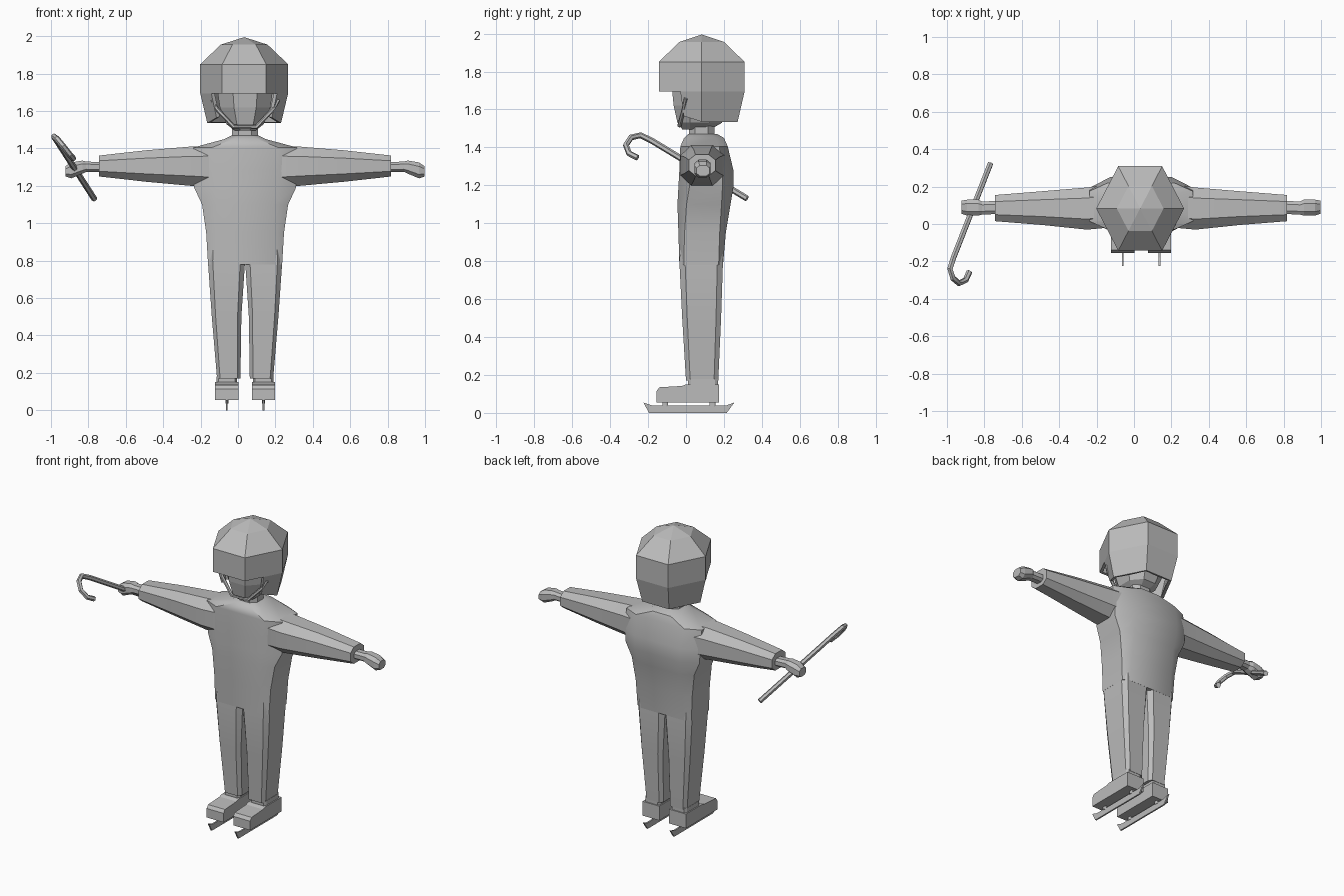
import bpy, bmesh, math
from mathutils import Vector

if "Cube" in bpy.data.objects:
    bpy.data.objects.remove(bpy.data.objects["Cube"])

CX = 0.038  # body centre line
grey = bpy.data.materials.new("plain_grey")
grey.diffuse_color = (0.5, 0.5, 0.5, 1)
grey.use_nodes = True
grey.node_tree.nodes["Principled BSDF"].inputs["Base Color"].default_value = grey.diffuse_color


def finish(name, bm, smooth=False):
    bmesh.ops.recalc_face_normals(bm, faces=bm.faces)
    me = bpy.data.meshes.new(name)
    bm.to_mesh(me)
    bm.free()
    ob = bpy.data.objects.new(name, me)
    bpy.context.collection.objects.link(ob)
    me.materials.append(grey)
    if smooth:
        bpy.ops.object.select_all(action='DESELECT')
        bpy.context.view_layer.objects.active = ob
        ob.select_set(True)
        bpy.ops.object.shade_smooth_by_angle(angle=math.radians(32))
    return ob


def loft(name, rings, smooth=False, caps=True):
    bm = bmesh.new()
    vs = [[bm.verts.new(p) for p in r] for r in rings]
    n = len(vs[0])
    for a, b in zip(vs, vs[1:]):
        for i in range(n):
            j = (i + 1) % n
            bm.faces.new((a[i], a[j], b[j], b[i]))
    if caps:
        bm.faces.new(vs[0])
        bm.faces.new(vs[-1])
    return finish(name, bm, smooth)


def chamfered(u0, u1, v0, v1, c=0.25):
    """Rectangle with cut corners, as eight points."""
    a, b = (u1 - u0) * c, (v1 - v0) * c
    return [(u0 + a, v0), (u1 - a, v0), (u1, v0 + b), (u1, v1 - b),
            (u1 - a, v1), (u0 + a, v1), (u0, v1 - b), (u0, v0 + b)]


def tube(name, pts, r, sides=6):
    pts = [Vector(p) for p in pts]
    rings = []
    side = Vector((1, 0, 0.6)).normalized()
    for i, p in enumerate(pts):
        t = (pts[min(i + 1, len(pts) - 1)] - pts[max(i - 1, 0)]).normalized()
        u = (side - t * side.dot(t)).normalized()
        side = u
        w = t.cross(u)
        rings.append([p + (u * math.cos(k * math.tau / sides) + w * math.sin(k * math.tau / sides)) * r
                      for k in range(sides)])
    return loft(name, rings, True)


# torso: height, half width, front, back, corner cut
torso = [(0.78, 0.198, -0.035, 0.195, 0.1), (0.95, 0.208, -0.04, 0.21, 0.13),
         (1.10, 0.23, -0.045, 0.235, 0.17), (1.19, 0.272, -0.04, 0.25, 0.2),
         (1.28, 0.277, -0.035, 0.25, 0.2), (1.405, 0.277, -0.03, 0.22, 0.18),
         (1.45, 0.11, -0.01, 0.20, 0.2), (1.47, 0.07, 0.01, 0.165, 0.25)]
loft("torso", [[(x, y, z) for x, y in chamfered(CX - w, CX + w, f, b, c)]
               for z, w, f, b, c in torso], True)

# neck
loft("neck", [[(x, y, z) for x, y in chamfered(CX - 0.07, CX + 0.07, 0.015, 0.15)]
              for z in (1.44, 1.56)])

# sleeves and hands: distance from centre, y range, z range
sleeve = [(0.18, -0.02, 0.21, 1.19, 1.415), (0.29, -0.03, 0.195, 1.20, 1.41),
          (0.53, -0.005, 0.175, 1.222, 1.39), (0.78, 0.015, 0.155, 1.25, 1.362),
          (0.78, 0.035, 0.135, 1.268, 1.345)]
hand = [(0.74, 0.055, 0.125, 1.275, 1.325), (0.85, 0.05, 0.12, 1.275, 1.33),
        (0.87, 0.045, 0.13, 1.265, 1.335), (0.93, 0.045, 0.13, 1.24, 1.325),
        (0.96, 0.055, 0.125, 1.25, 1.305)]
for s, label in ((-1, "right"), (1, "left")):
    for part, rows in (("sleeve", sleeve), ("hand", hand)):
        loft(label + "_" + part, [[(CX + s * d, y, z) for y, z in chamfered(y0, y1, z0, z1)]
                                  for d, y0, y1, z0, z1 in rows], part == "sleeve")

    # trouser leg: height, inner and outer distance, front, back
    leg = [(0.17, 0.025, 0.15, 0.0, 0.17), (0.50, 0.02, 0.178, -0.02, 0.185),
           (0.80, 0.0, 0.199, -0.035, 0.195), (0.86, 0.0, 0.196, -0.03, 0.19)]
    loft(label + "_leg", [[(CX + s * x, y, z) for x, y in chamfered(i, o, f, b, 0.13)]
                          for z, i, o, f, b in leg], True)

    # boot: side profile swept across its width, with an ankle collar
    bx = CX + s * 0.098
    prof = [(-0.155, 0.055), (0.175, 0.055), (0.175, 0.15), (0.0, 0.15),
            (-0.02, 0.142), (-0.14, 0.135), (-0.155, 0.115)]
    loft(label + "_boot", [[(bx + d, y, z) for y, z in prof] for d in (-0.062, 0.062)])
    loft(label + "_boot_collar", [[(bx + dx, y, z) for dx, y in chamfered(-0.055, 0.055, 0.01, 0.168, 0.1)]
                                  for z in (0.145, 0.18)])

    # skate blade and its two posts
    blade = [(-0.195, 0.0), (0.215, 0.0), (0.255, 0.055), (0.215, 0.04),
             (-0.18, 0.04), (-0.225, 0.055)]
    loft(label + "_skate_blade", [[(bx + d, y, z) for y, z in blade] for d in (-0.005, 0.005)])
    for y, end in ((-0.11, "front"), (0.14, "rear")):
        loft(label + "_" + end + "_blade_post",
             [[(bx + dx, yy, z) for dx, yy in chamfered(-0.008, 0.008, y - 0.015, y + 0.015)]
              for z in (0.035, 0.06)])

# head: height, half width, front, back
head = [(1.495, 0.055, -0.02, 0.13), (1.53, 0.10, -0.045, 0.19), (1.62, 0.135, -0.065, 0.23),
        (1.72, 0.15, -0.075, 0.25), (1.82, 0.14, -0.06, 0.24), (1.88, 0.09, 0.0, 0.18)]
loft("head", [[(x, y, z) for x, y in chamfered(CX - w, CX + w, f, b, 0.28)]
              for z, w, f, b in head])

# helmet: six-sided shell with the face opening left out at the front
HX, HY = 0.033, 0.083
bm = bmesh.new()
rows = []
for z, r in ((1.955, 0.125), (1.85, 0.235), (1.695, 0.235), (1.535, 0.197)):
    corner = [Vector((HX + r * math.cos(k * math.pi / 3),
                      HY + r * 1.11 * math.sin(k * math.pi / 3), z)) for k in range(6)]
    row = []
    for k in range(6):
        row += [corner[k], (corner[k] + corner[(k + 1) % 6]) / 2]
    if z < 1.6:
        row[7].z = row[11].z = 1.565  # cheek flap tips
    rows.append([bm.verts.new(p) for p in row])
apex = bm.verts.new((HX, HY, 1.995))
for k in range(12):
    j = (k + 1) % 12
    bm.faces.new((apex, rows[0][k], rows[0][j]))
    for i in range(3):
        if i == 2 and k in (7, 8, 9, 10):
            continue
        bm.faces.new((rows[i][k], rows[i + 1][k], rows[i + 1][j], rows[i][j]))
bmesh.ops.dissolve_limit(bm, angle_limit=0.01, verts=bm.verts, edges=bm.edges)
helmet = finish("helmet", bm)
shell = helmet.modifiers.new("shell", 'SOLIDIFY')
shell.thickness = 0.02
shell.offset = -1

# chin strap
half = [(0.178, 0.0, 1.66), (0.15, -0.01, 1.61), (0.06, -0.035, 1.515)]
tube("chin_strap", [(CX - x, y, z) for x, y, z in half] +
     [(CX + x, y, z) for x, y, z in reversed(half)], 0.011)

# hooked cane held in the right hand
tube("cane", [(-0.768, 0.322, 1.13), (-0.965, -0.18, 1.435), (-0.984, -0.24, 1.464),
              (-0.968, -0.29, 1.452), (-0.935, -0.317, 1.412), (-0.90, -0.30, 1.368),
              (-0.88, -0.255, 1.345)], 0.016)
